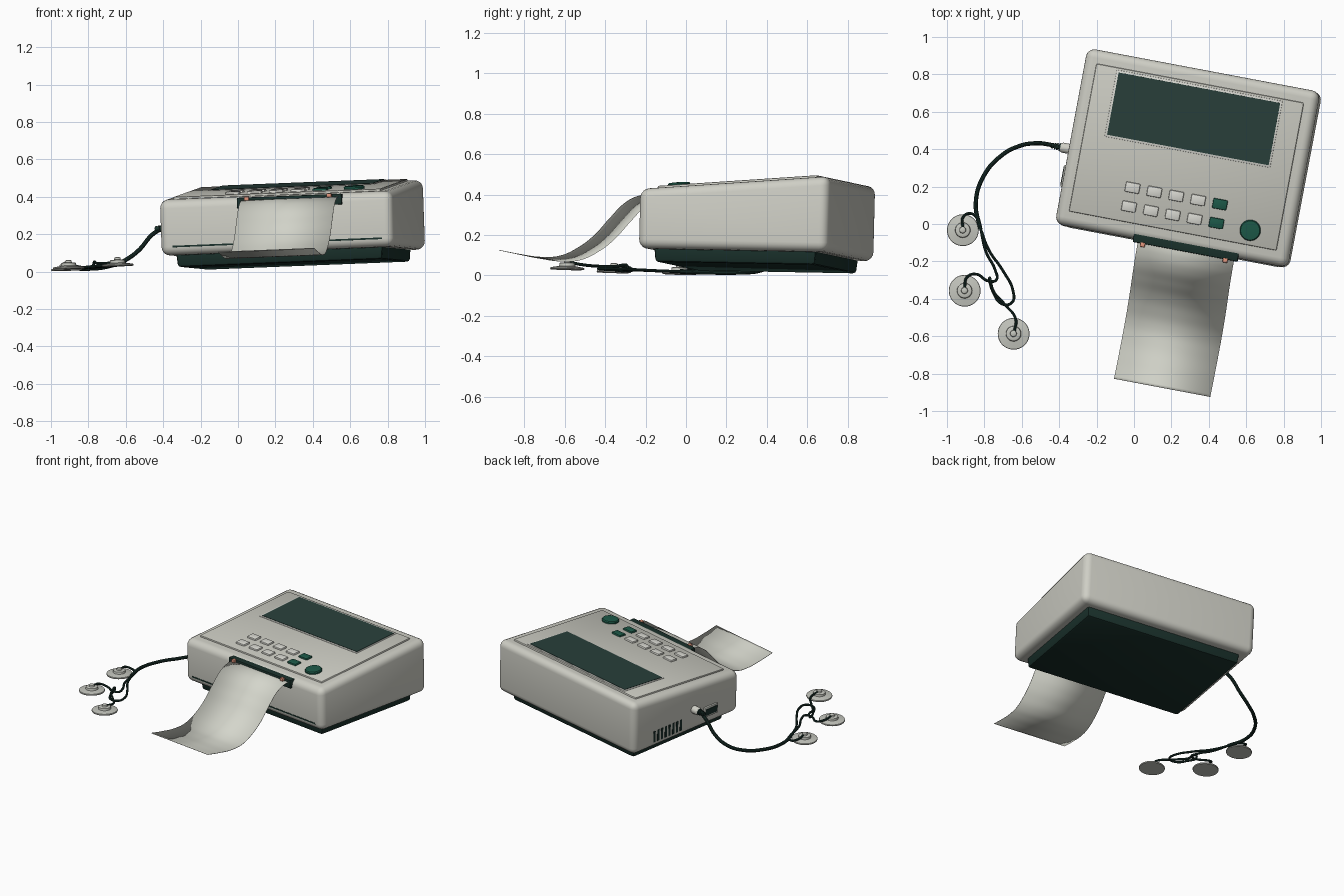
import bpy, bmesh, math
from mathutils import Matrix, Vector

if "Cube" in bpy.data.objects:
    bpy.data.objects.remove(bpy.data.objects["Cube"])

def mat(name, r, g, b):
    m = bpy.data.materials.new(name)
    m.diffuse_color = (r, g, b, 1)
    m.use_nodes = True
    m.node_tree.nodes["Principled BSDF"].inputs["Base Color"].default_value = m.diffuse_color
    return m

CASE = mat("warm_grey_plastic", .62, .62, .56)
PANEL = mat("panel_grey", .60, .60, .54)
KEY = mat("pale_key", .70, .70, .65)
PAPER = mat("paper", .66, .67, .60)
SCREEN = mat("screen_green", .022, .052, .044)
DARK = mat("dark_green_black", .010, .030, .024)
GREEN = mat("key_green", .012, .10, .065)
PINK = mat("salmon", .75, .30, .20)
STEEL = mat("electrode_grey", .55, .56, .51)

# Frames: whole set leans slightly, monitor is turned, its top face slopes
T, R = Matrix.Translation, Matrix.Rotation
TILT = R(-.035, 4, 'Y') @ R(-.025, 4, 'X')
BODY = TILT @ T((.30, .344, 0)) @ R(math.radians(-10.7), 4, 'Z')
W, D, ZB, ZF, ZK = .634, .4775, .10, .395, .475
SLOPE = math.atan((ZK - ZF) / (2 * D))
TOP = BODY @ T((0, 0, (ZF + ZK) / 2)) @ R(SLOPE, 4, 'X')

def finish(bm, name, m, frame):
    bmesh.ops.recalc_face_normals(bm, faces=bm.faces)
    me = bpy.data.meshes.new(name)
    bm.to_mesh(me)
    bm.free()
    me.materials.append(m)
    me.shade_smooth()
    me.set_sharp_from_angle(angle=math.radians(35))
    ob = bpy.data.objects.new(name, me)
    ob.matrix_world = frame
    bpy.context.collection.objects.link(ob)
    return ob

def box(name, lo, hi, m, frame, bevel=0, seg=2, edit=None):
    bm = bmesh.new()
    bmesh.ops.create_cube(bm, size=1)
    for v in bm.verts:
        v.co = Vector([lo[i] if v.co[i] < 0 else hi[i] for i in range(3)])
        if edit:
            edit(v.co)
    if bevel:
        bmesh.ops.bevel(bm, geom=bm.edges[:], offset=bevel, segments=seg,
                        profile=.5, affect='EDGES')
    return finish(bm, name, m, frame)

def lathe(name, profile, m, frame, n=32):
    bm = bmesh.new()
    rings = [[bm.verts.new((r * math.cos(k * math.tau / n), r * math.sin(k * math.tau / n), z))
              for k in range(n)] for r, z in profile]
    for a, b in zip(rings, rings[1:]):
        for k in range(n):
            bm.faces.new((a[k], a[(k + 1) % n], b[(k + 1) % n], b[k]))
    bm.faces.new(rings[0])
    bm.faces.new(rings[-1])
    return finish(bm, name, m, frame)

def curve(name, pts, m, frame, radius=0, extrude=0):
    cu = bpy.data.curves.new(name, 'CURVE')
    cu.dimensions = '2D' if extrude else '3D'
    cu.fill_mode = 'NONE' if extrude else 'FULL'
    cu.bevel_depth, cu.extrude = radius, extrude
    cu.bevel_resolution, cu.resolution_u = 3, 8
    cu.use_fill_caps = not extrude
    sp = cu.splines.new('BEZIER')
    sp.bezier_points.add(len(pts) - 1)
    for p, q in zip(sp.bezier_points, pts):
        p.co = q if len(q) == 3 else (q[0], q[1], 0)
        p.handle_left_type = p.handle_right_type = 'AUTO'
    tmp = bpy.data.objects.new(name + "_path", cu)
    bpy.context.collection.objects.link(tmp)
    bpy.context.view_layer.update()
    me = bpy.data.meshes.new_from_object(tmp.evaluated_get(bpy.context.evaluated_depsgraph_get()))
    bpy.data.objects.remove(tmp)
    bm = bmesh.new()
    bm.from_mesh(me)
    for f in bm.faces:
        f.material_index = 0
    return finish(bm, name, m, frame)

# Case with sloping top, and dark foot plate
def slope(c):
    if c.z > .3:
        c.z = ZF if c.y < 0 else ZK
box("case", (-W, -D, ZB), (W, D, .4), CASE, BODY, .045, 5, slope)
def taper(c):
    if c.z < .06:
        c.x *= .985
        c.y *= .98
box("foot_plate", (-.565, -.41, .037), (.565, .41, .13), DARK, BODY, .015, 2, taper)

# Control panel, screen frame and screen
box("control_panel", (-.57, -.40, -.02), (.56, .405, .011), PANEL, TOP, .007)
box("screen_frame", (-.456, .03, 0), (.446, .393, .014), KEY, TOP, .002)
box("screen", (-.444, .042, 0), (.436, .381, .0165), SCREEN, TOP)

# Keys in two rows, last column green, plus a round button
for row, y in enumerate((-.212, -.315)):
    for col in range(5):
        x = -.258 + .119 * col
        box(f"key_{row}_{col}", (x - .039, y - .027, 0), (x + .039, y + .027, .023),
            GREEN if col == 4 else KEY, TOP, .006)
lathe("round_button", [(.056, 0), (.056, .02), (.051, .027), (.03, .029)], GREEN,
      TOP @ T((.403, -.319, 0)))

# Printer mouth, pins, paper strip and front seam
box("printer_mouth", (-.205, -D - .018, .335), (.365, -D + .06, .392), DARK, BODY, .004)
for i, x in enumerate((-.15, .30)):
    box(f"paper_pin_{i}", (x - .013, -D - .036, .375), (x + .013, -D - .012, .396), PINK, BODY, .004)
PROFILE = [(-.47, .378), (-.533, .368), (-.597, .335), (-.675, .255), (-.75, .17), (-.826, .11),
           (-.917, .066), (-1.004, .057), (-1.126, .07), (-1.228, .088)]
CYCLE = Matrix(((0, 0, 1, 0), (1, 0, 0, 0), (0, 1, 0, 0), (0, 0, 0, 1)))
strip = curve("paper_strip", PROFILE, PAPER, BODY @ T((.084, 0, 0)) @ CYCLE, extrude=.262)
thick = strip.modifiers.new("thickness", 'SOLIDIFY')
thick.thickness, thick.offset = .003, 0
box("front_seam", (-.565, -D - .002, .141), (.575, -D + .02, .150), DARK, BODY)

# Side vents and data port
for i in range(8):
    y = .05 + i * .034
    box(f"vent_{i}", (-W - .002, y - .009, .14), (-W + .02, y + .009, .22), DARK, BODY)
box("port_frame", (-W - .012, -.275, .165), (-W + .02, -.155, .235), STEEL, BODY, .004)
box("port_socket", (-W - .015, -.265, .178), (-W, -.165, .222), DARK, BODY)

# Cable plug with ribbed strain relief
PLUG = BODY @ T((-W + .01, -.068, .255)) @ R(-math.pi / 2, 4, 'Y')
lathe("plug", [(.027, 0), (.027, .05), (.022, .06), (.016, .062)], CASE, PLUG, 24)
ribs = []
for i in range(4):
    z = .06 + i * .013
    r = .021 - i * .002
    ribs += [(r, z), (r, z + .007), (.012, z + .008), (.012, z + .012)]
lathe("strain_relief", ribs, DARK, PLUG, 20)

# Main cable and three leads
G = .047
curve("main_cable", [(-.40, .408, .255), (-.45, .42, .225), (-.53, .428, .14), (-.61, .415, .088),
                     (-.70, .37, .06), (-.80, .26, .05), (-.845, .11, .048), (-.82, -.03, .048)],
      DARK, TILT, .0115)
LEADS = [
    [(-.825, 0, G), (-.845, .04, G), (-.88, .055, G + .006), (-.912, .035, .066), (-.914, -.02, .072)],
    [(-.82, -.02, G), (-.79, -.15, G), (-.74, -.25, G), (-.735, -.30, G), (-.78, -.305, G),
     (-.84, -.27, G), (-.89, -.285, .064), (-.904, -.345, .072)],
    [(-.822, -.02, G), (-.775, -.14, G), (-.70, -.25, G), (-.645, -.36, G), (-.65, -.42, G),
     (-.70, -.43, G), (-.75, -.37, G), (-.77, -.29, G + .012), (-.75, -.36, G + .014),
     (-.69, -.43, G + .012), (-.63, -.51, .062), (-.637, -.575, .072)],
]
for i, pts in enumerate(LEADS):
    curve(f"lead_{i}", pts, DARK, TILT, .0075)

# Disc electrodes with snap studs
for i, (x, y) in enumerate(((-.914, -.034), (-.904, -.358), (-.642, -.588))):
    lathe(f"electrode_{i}", [(.083, .037), (.085, .042), (.083, .047), (.06, .051), (.041, .054),
                             (.039, .068), (.034, .071), (.018, .071), (.016, .082), (.011, .085)],
          STEEL, TILT @ T((x, y, 0)), 36)
